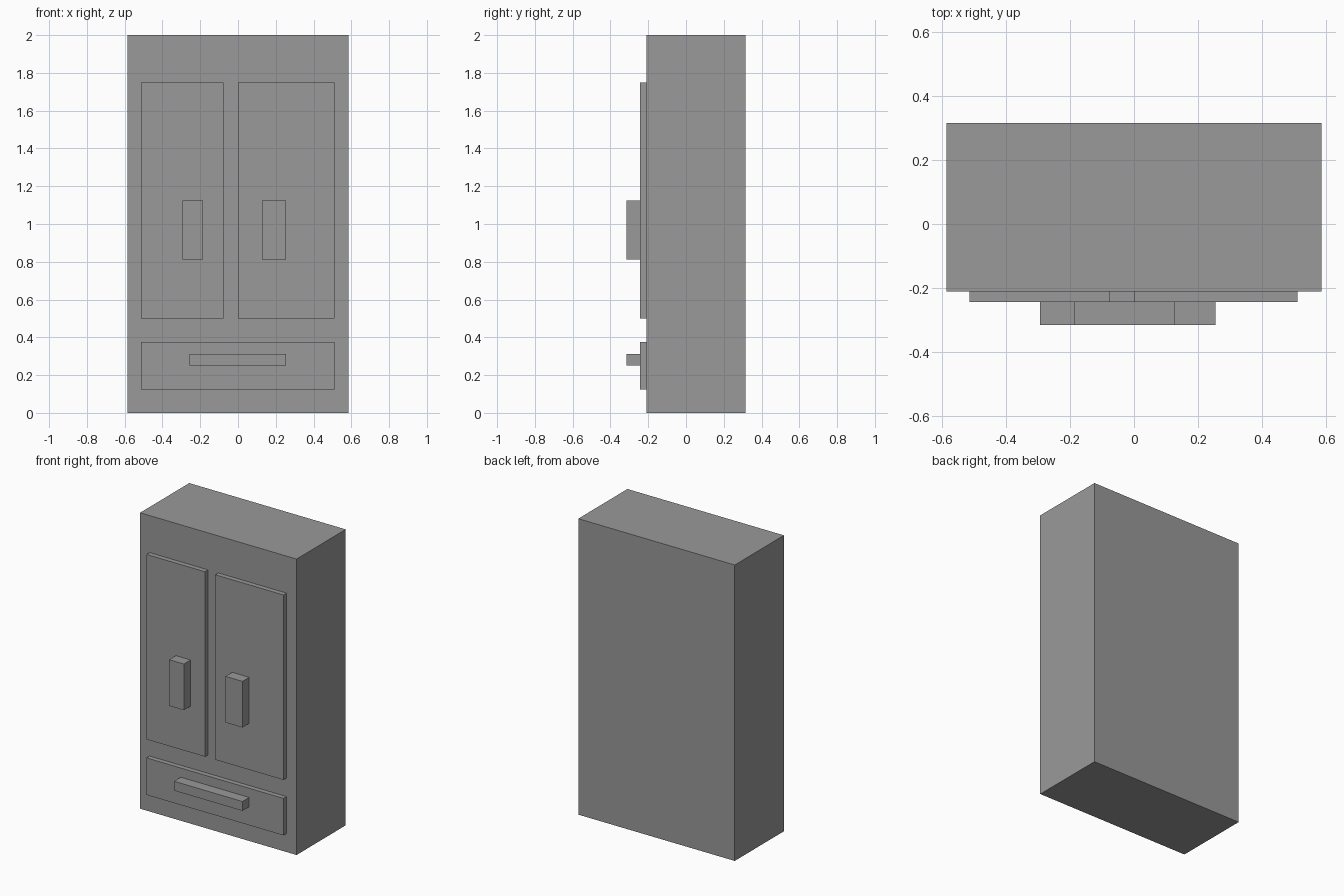
import bpy
import bmesh
from mathutils import Matrix, Vector

cube = bpy.data.objects.get("Cube")
if cube:
    bpy.data.objects.remove(cube, do_unlink=True)

GREY = (0.32, 0.32, 0.32, 1)
grey = bpy.data.materials.new("plain grey")
grey.use_nodes = True
grey.diffuse_color = GREY
grey.node_tree.nodes["Principled BSDF"].inputs["Base Color"].default_value = GREY


def box(name, x, y, z):
    """Add a box spanning the given (low, high) ranges."""
    low, high = (Vector(corner) for corner in zip(x, y, z))
    bm = bmesh.new()
    place = Matrix.Translation((low + high) / 2) @ Matrix.Diagonal((*(high - low), 1))
    bmesh.ops.create_cube(bm, size=1, matrix=place)
    mesh = bpy.data.meshes.new(name)
    bm.to_mesh(mesh)
    bm.free()
    mesh.materials.append(grey)
    obj = bpy.data.objects.new(name, mesh)
    bpy.context.collection.objects.link(obj)
    return obj


# Depth layers, from the back forwards
BACK, FRONT, PANEL, GRIP = 0.315, -0.21, -0.243, -0.315

# Cabinet
box("cabinet_body", (-0.585, 0.585), (FRONT, BACK), (0, 2))

# Doors and drawer: name, panel x, panel z, handle x, handle z
fronts = [
    ("right_door", (-0.514, -0.076), (0.5, 1.75), (-0.294, -0.184), (0.813, 1.125)),
    ("left_door", (0, 0.51), (0.5, 1.75), (0.127, 0.254), (0.813, 1.125)),
    ("drawer", (-0.514, 0.51), (0.125, 0.375), (-0.258, 0.254), (0.25, 0.313)),
]
for name, panel_x, panel_z, handle_x, handle_z in fronts:
    box(name, panel_x, (PANEL, FRONT), panel_z)
    box(name + "_handle", handle_x, (GRIP, PANEL), handle_z)
